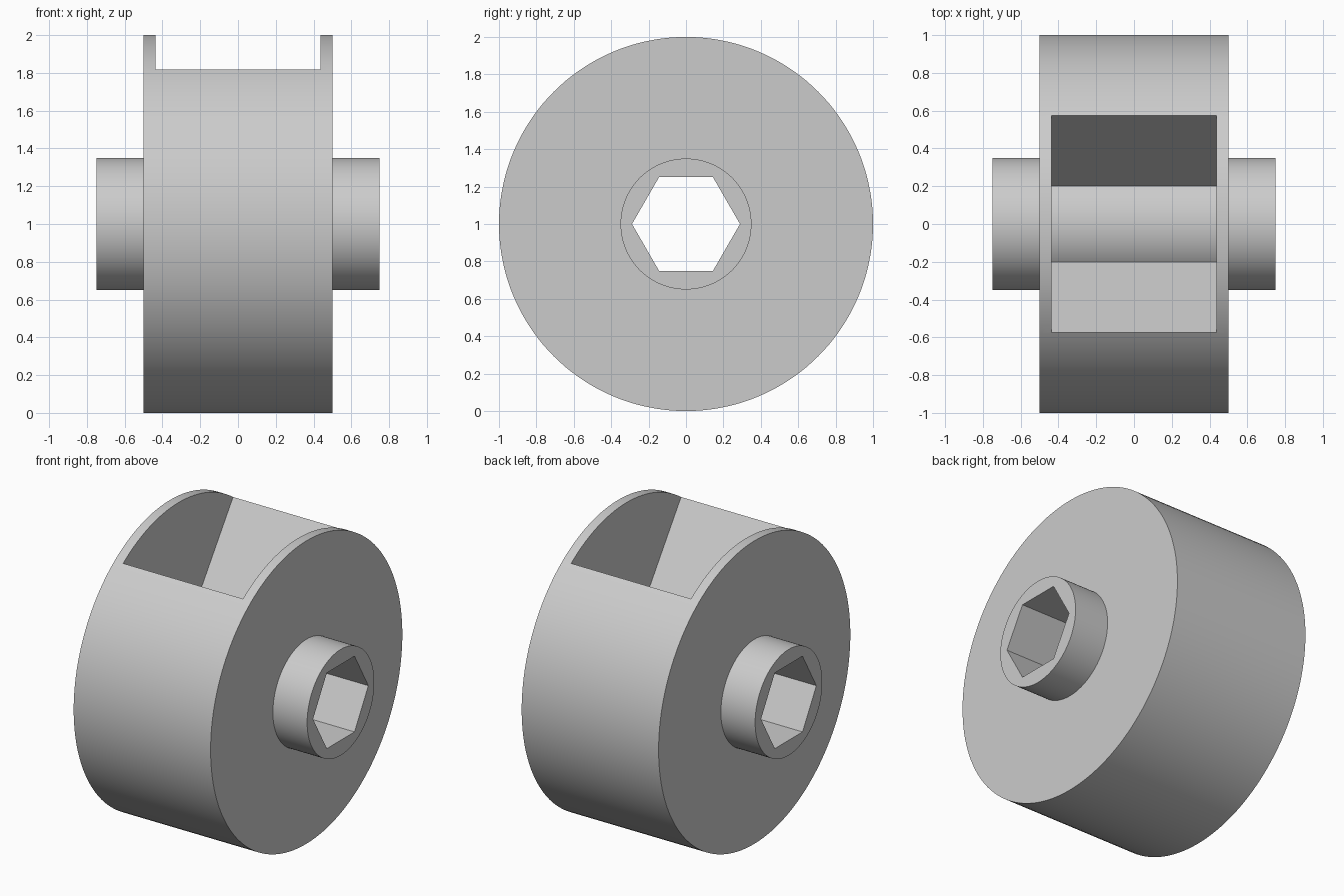
import bpy, bmesh, math
from math import sin, cos, radians, pi

if "Cube" in bpy.data.objects:
    bpy.data.objects.remove(bpy.data.objects["Cube"])

SEGS = 144
HUB_R, RIM_R, HEX_FLAT = 0.35, 1.0, 0.25
DRUM_X, HUB_X, POCKET_X = 0.5, 0.75, 0.4375
HALF_ANGLE = radians(35)


def prism(name, outline, half_length):
    """Closed prism along x from a (y, z) outline around the axle at z = 1."""
    bm = bmesh.new()
    base = bm.faces.new([bm.verts.new((-half_length, y, z + 1)) for y, z in outline])
    new = bmesh.ops.extrude_face_region(bm, geom=[base])["geom"]
    verts = [v for v in new if isinstance(v, bmesh.types.BMVert)]
    bmesh.ops.translate(bm, verts=verts, vec=(2 * half_length, 0, 0))
    bmesh.ops.recalc_face_normals(bm, faces=bm.faces)
    mesh = bpy.data.meshes.new(name)
    bm.to_mesh(mesh)
    bm.free()
    obj = bpy.data.objects.new(name, mesh)
    bpy.context.collection.objects.link(obj)
    return obj


def arc(radius, start, end, steps):
    """Points on an arc; angles are measured from straight up."""
    return [(radius * sin(start + (end - start) * i / steps),
             radius * cos(start + (end - start) * i / steps)) for i in range(steps + 1)]


def combine(target, tool, operation):
    mod = target.modifiers.new(operation, 'BOOLEAN')
    mod.operation, mod.object, mod.solver = operation, tool, 'EXACT'
    bpy.context.view_layer.objects.active = target
    bpy.ops.object.modifier_apply(modifier=mod.name)
    bpy.data.objects.remove(tool)


# Drum joined with the longer hub
wheel = prism("wheel", arc(RIM_R, 0, 2 * pi, SEGS)[:-1], DRUM_X)
hub = prism("hub", arc(HUB_R, 0, 2 * pi, SEGS)[:-1], HUB_X)
combine(wheel, hub, 'UNION')

# Wedge pocket in the top, with radial walls and the hub's curve as its floor
wedge = (arc(HUB_R, -HALF_ANGLE, HALF_ANGLE, 28)
         + arc(1.3, HALF_ANGLE, -HALF_ANGLE, 8))
combine(wheel, prism("pocket_cutter", wedge, POCKET_X), 'DIFFERENCE')

# Hexagonal axle hole, flats at top and bottom
hex_r = HEX_FLAT / cos(pi / 6)
hexagon = arc(hex_r, pi / 6, pi / 6 + 2 * pi, 6)[:-1]
combine(wheel, prism("axle_cutter", hexagon, 1.0), 'DIFFERENCE')

# Plain grey finish
grey = bpy.data.materials.new("grey")
grey.diffuse_color = (0.6, 0.6, 0.6, 1)
grey.use_nodes = True
grey.node_tree.nodes["Principled BSDF"].inputs["Base Color"].default_value = grey.diffuse_color
wheel.data.materials.clear()
wheel.data.materials.append(grey)
for poly in wheel.data.polygons:
    poly.material_index = 0

bpy.ops.object.select_all(action='DESELECT')
wheel.select_set(True)
bpy.context.view_layer.objects.active = wheel
bpy.ops.object.shade_smooth_by_angle(angle=radians(30))
